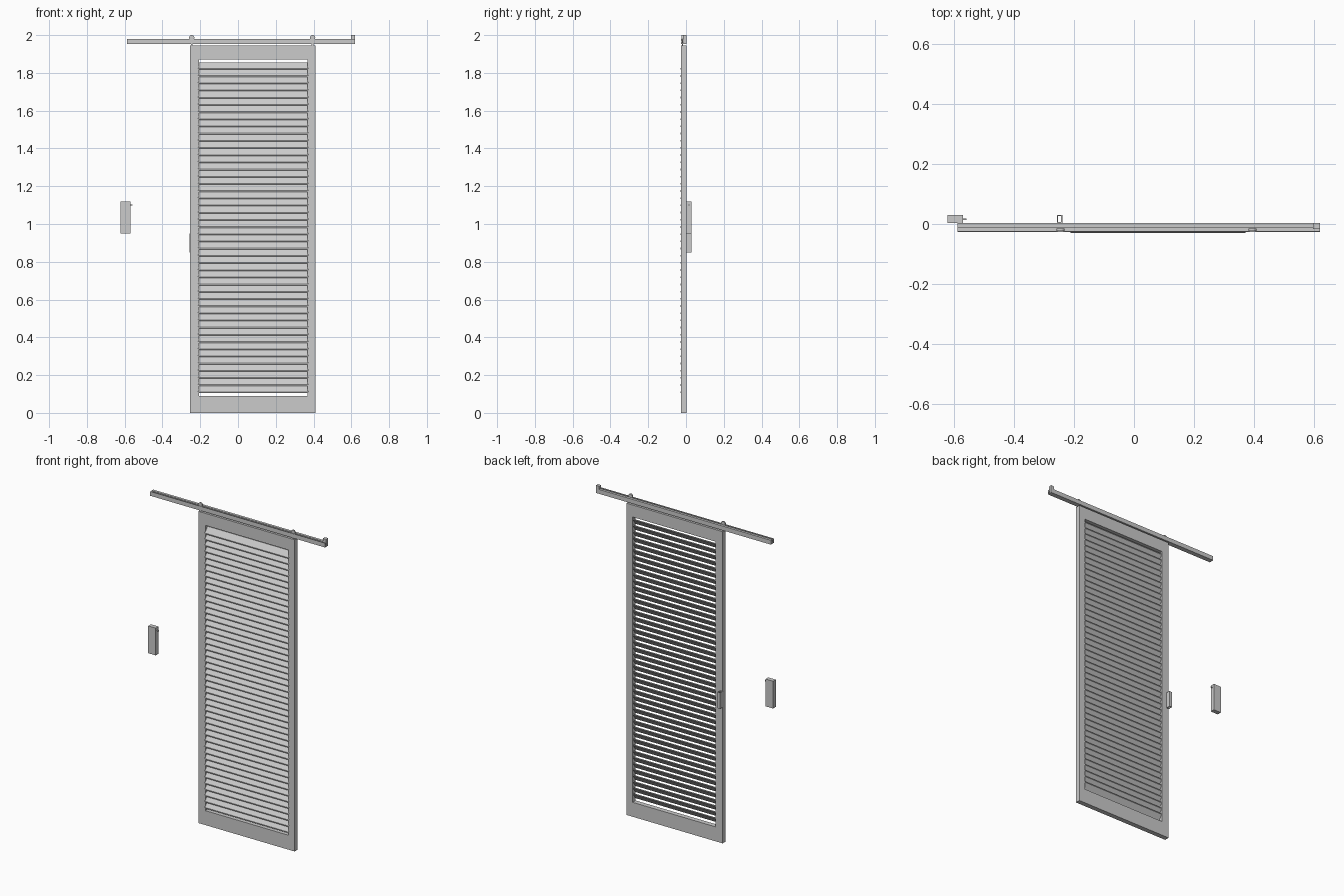
import bpy, bmesh, math
from mathutils import Matrix

if "Cube" in bpy.data.objects:
    bpy.data.objects.remove(bpy.data.objects["Cube"])


def make(name, bm):
    bmesh.ops.recalc_face_normals(bm, faces=bm.faces)
    me = bpy.data.meshes.new(name)
    bm.to_mesh(me)
    bm.free()
    ob = bpy.data.objects.new(name, me)
    bpy.context.collection.objects.link(ob)
    return ob


def box(name, x0, x1, y0, y1, z0, z1):
    bm = bmesh.new()
    m = Matrix.Translation(((x0 + x1) / 2, (y0 + y1) / 2, (z0 + z1) / 2))
    bmesh.ops.create_cube(bm, size=1, matrix=m @ Matrix.Diagonal((x1 - x0, y1 - y0, z1 - z0, 1)))
    return make(name, bm)


def extrude_x(bm, profile, x0, x1):
    """Extrude a closed (y, z) profile along x."""
    f = bm.faces.new([bm.verts.new((x0, y, z)) for y, z in profile])
    geo = bmesh.ops.extrude_face_region(bm, geom=[f])["geom"]
    bmesh.ops.translate(bm, vec=(x1 - x0, 0, 0),
                        verts=[v for v in geo if isinstance(v, bmesh.types.BMVert)])


def ring(name, outer, inner, place, depth):
    """Rectangular ring extruded by depth; place(a, b, d) gives the 3D point."""
    bm = bmesh.new()

    def loop(r, d):
        a0, a1, b0, b1 = r
        return [bm.verts.new(place(a, b, d)) for a, b in ((a0, b0), (a1, b0), (a1, b1), (a0, b1))]
    loops = [loop(outer, 0), loop(outer, depth), loop(inner, depth), loop(inner, 0)]
    for k in range(4):
        p, q = loops[k], loops[(k + 1) % 4]
        for i in range(4):
            j = (i + 1) % 4
            bm.faces.new((p[i], p[j], q[j], q[i]))
    return make(name, bm)


# Door frame
ring("door_frame", (-0.255, 0.41, 0, 1.945), (-0.207, 0.367, 0.09, 1.87),
     lambda a, b, d: (a, -0.027 + d, b), 0.03)

# Louvre slats, low at the front and high at the back
bm = bmesh.new()
count, first, last = 46, 0.105, 1.817
for i in range(count):
    z = first + (last - first) * i / (count - 1)
    extrude_x(bm, [(-0.030, z), (-0.026, z), (-0.001, z + 0.034),
                   (-0.001, z + 0.039), (-0.005, z + 0.039), (-0.030, z + 0.006)], -0.212, 0.372)
make("louvre_slats", bm)

# Channel rail with end stop
bm = bmesh.new()
extrude_x(bm, [(-0.027, 1.953), (0.003, 1.953), (0.003, 1.98), (-0.013, 1.98),
               (-0.013, 1.96), (-0.024, 1.96), (-0.024, 1.98), (-0.027, 1.98)], -0.588, 0.62)
make("rail", bm)
box("rail_end_stop", 0.597, 0.62, -0.017, 0.003, 1.978, 2.0)

# Rollers and hangers
for side, x in (("left", -0.245), ("right", 0.395)):
    bm = bmesh.new()
    m = Matrix.Translation((x, -0.019, 1.986)) @ Matrix.Rotation(math.pi / 2, 4, 'X')
    bmesh.ops.create_cone(bm, cap_ends=True, segments=20, radius1=0.014, radius2=0.014,
                          depth=0.008, matrix=m)
    make("roller_" + side, bm)
    box("hanger_" + side, x - 0.005, x + 0.005, -0.022, -0.016, 1.94, 1.986)

# Pull handle, an open rectangular tube on the back of the left stile
ring("pull_handle", (-0.257, -0.239, 0.003, 0.03), (-0.253, -0.243, 0.006, 0.027),
     lambda a, b, d: (a, b, 0.85 + d), 0.10)

# Wall latch box with pin
box("latch_box", -0.622, -0.57, 0.003, 0.03, 0.95, 1.12)
box("latch_pin", -0.572, -0.558, 0.014, 0.018, 1.098, 1.104)
